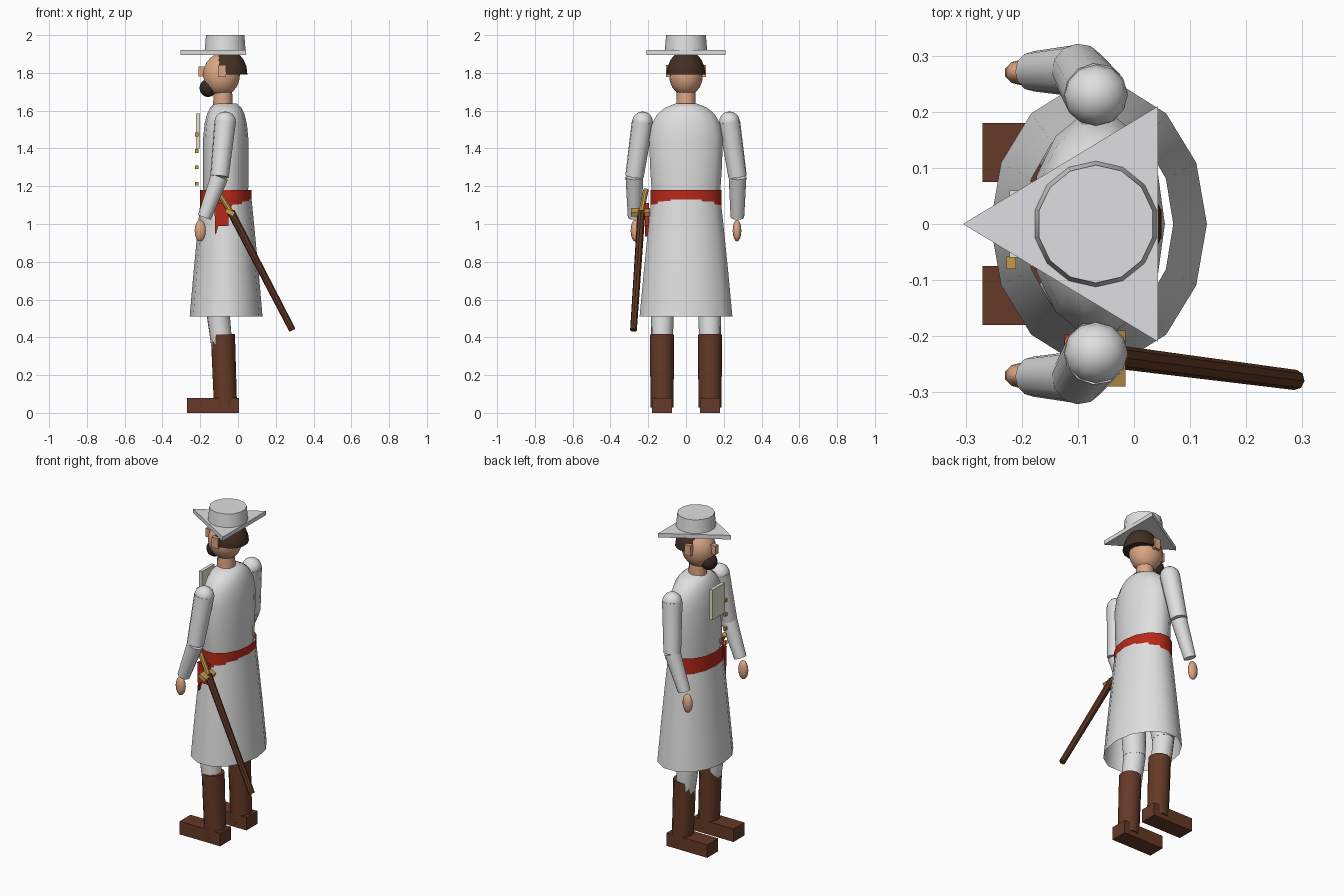
import bpy, bmesh, math
from mathutils import Vector, Matrix

if "Cube" in bpy.data.objects:
    bpy.data.objects.remove(bpy.data.objects["Cube"])


def material(name, r, g, b):
    m = bpy.data.materials.new(name)
    m.diffuse_color = (r, g, b, 1)
    m.use_nodes = True
    m.node_tree.nodes["Principled BSDF"].inputs["Base Color"].default_value = m.diffuse_color
    return m


COAT = material("coat grey white", 0.74, 0.74, 0.75)
SKIN = material("skin", 0.72, 0.38, 0.23)
HAIR = material("dark hair", 0.055, 0.028, 0.017)
BEARD = material("beard", 0.035, 0.022, 0.017)
BOOT = material("boot leather", 0.13, 0.042, 0.02)
SCAB = material("scabbard leather", 0.11, 0.036, 0.016)
RED = material("sash red", 0.48, 0.022, 0.01)
GOLD = material("brass", 0.56, 0.32, 0.07)
CREAM = material("cream", 0.78, 0.78, 0.62)


def finish(name, bm, mat, smooth=0):
    me = bpy.data.meshes.new(name)
    bmesh.ops.recalc_face_normals(bm, faces=bm.faces)
    bm.to_mesh(me)
    bm.free()
    me.materials.append(mat)
    ob = bpy.data.objects.new(name, me)
    bpy.context.collection.objects.link(ob)
    if smooth:
        bpy.ops.object.select_all(action='DESELECT')
        ob.select_set(True)
        bpy.context.view_layer.objects.active = ob
        bpy.ops.object.shade_smooth_by_angle(angle=math.radians(smooth))
    return ob


def loft(name, mat, rings, cx, caps, n=14, turn=0.0, smooth=40):
    """Stack of upright ellipses given as (z, rx, ry)."""
    bm = bmesh.new()
    rows = []
    for z, rx, ry in rings:
        angles = [2 * math.pi * (i + turn) / n for i in range(n)]
        rows.append([bm.verts.new((cx + rx * math.cos(a), ry * math.sin(a), z)) for a in angles])
    for a, b in zip(rows, rows[1:]):
        for i in range(n):
            j = (i + 1) % n
            bm.faces.new((a[i], a[j], b[j], b[i]))
    if caps:
        bm.faces.new(rows[0])
        bm.faces.new(rows[-1])
    return finish(name, bm, mat, smooth)


def limb(name, mat, p, q, r1, r2, n=12):
    """Tapered rod from p to q."""
    p, q = Vector(p), Vector(q)
    d = q - p
    m = Matrix.Translation((p + q) / 2) @ d.to_track_quat('Z', 'Y').to_matrix().to_4x4()
    bm = bmesh.new()
    bmesh.ops.create_cone(bm, cap_ends=True, segments=n, radius1=r1, radius2=r2,
                          depth=d.length, matrix=m)
    return finish(name, bm, mat, 40)


def ball(name, mat, c, r, n=14, rows=10, cut=None):
    """Ellipsoid, optionally cut flat below z = cut."""
    bm = bmesh.new()
    bmesh.ops.create_uvsphere(bm, u_segments=n, v_segments=rows, radius=1,
                              matrix=Matrix.Translation(c) @ Matrix.Diagonal((*r, 1)))
    if cut is not None:
        geom = bm.verts[:] + bm.edges[:] + bm.faces[:]
        bmesh.ops.bisect_plane(bm, geom=geom, plane_co=(0, 0, cut), plane_no=(0, 0, 1),
                               clear_inner=True)
        bmesh.ops.holes_fill(bm, edges=[e for e in bm.edges if e.is_boundary])
    return finish(name, bm, mat, 50)


def box(name, mat, lo, hi):
    lo, hi = Vector(lo), Vector(hi)
    bm = bmesh.new()
    bmesh.ops.create_cube(bm, size=1, matrix=Matrix.Translation((lo + hi) / 2)
                          @ Matrix.Diagonal((*(hi - lo), 1)))
    return finish(name, bm, mat)


def prism(name, mat, points, offset):
    bm = bmesh.new()
    f = bm.faces.new([bm.verts.new(p) for p in points])
    top = bmesh.ops.extrude_face_region(bm, geom=[f], use_keep_orig=True)["geom"]
    bmesh.ops.translate(bm, vec=offset, verts=[v for v in top if isinstance(v, bmesh.types.BMVert)])
    return finish(name, bm, mat)


# Coat, skirt and sash
CX = -0.065
loft("coat_torso", COAT, [(1.12, 0.115, 0.18), (1.2, 0.12, 0.188), (1.3, 0.12, 0.195),
                          (1.45, 0.12, 0.2), (1.53, 0.112, 0.185), (1.58, 0.1, 0.157),
                          (1.615, 0.083, 0.115), (1.637, 0.06, 0.06)], CX, True, smooth=60)
loft("coat_skirt", COAT, [(1.15, 0.133, 0.186), (0.98, 0.15, 0.205),
                          (0.75, 0.172, 0.229), (0.51, 0.193, 0.252)], CX + 0.002, False)
loft("sash", RED, [(1.08, 0.137, 0.193), (1.18, 0.137, 0.193)], CX, False)
prism("sash_tail", RED, [(-0.125, -0.217, 1.11), (-0.05, -0.217, 1.11), (-0.05, -0.217, 0.99),
                         (-0.105, -0.217, 0.99), (-0.12, -0.217, 0.935)], (0, 0.02, 0))

# Chest panel and buttons
box("chest_panel", CREAM, (-0.222, -0.06, 1.4), (-0.202, 0.06, 1.585))
for i in range(4):
    z = 1.213 + 0.087 * i
    box(f"button_{i + 1}", GOLD, (-0.227, -0.08, z - 0.01), (-0.21, -0.058, z + 0.01))

# Head
loft("neck", SKIN, [(1.6, 0.053, 0.053), (1.73, 0.048, 0.048)], -0.08, True, n=12)
ball("head", SKIN, (-0.087, 0, 1.79), (0.1, 0.09, 0.113))
ball("hair", HAIR, (-0.05, 0, 1.795), (0.102, 0.102, 0.125), cut=1.792)
ball("beard", BEARD, (-0.158, 0, 1.72), (0.046, 0.05, 0.048), n=12, rows=8)
box("nose", SKIN, (-0.21, -0.014, 1.78), (-0.175, 0.014, 1.833))

# Hat
prism("hat_brim", COAT, [(-0.305, 0, 1.895), (0.043, -0.21, 1.895), (0.043, 0.21, 1.895)],
      (0, 0, 0.025))
loft("hat_crown", COAT, [(1.9, 0.113, 0.114), (2.0, 0.104, 0.105)], -0.068, True, turn=0.5)

# Paired parts
for s, side in ((-1, "left"), (1, "right")):
    ys = sorted((s * 0.08, s * 0.106))
    box(f"{side}_ear", SKIN, (-0.105, ys[0], 1.778), (-0.063, ys[1], 1.842))

    # Arm
    shoulder, elbow = (-0.068, s * 0.23, 1.54), (-0.098, s * 0.273, 1.25)
    wrist = (-0.178, s * 0.272, 1.035)
    ball(f"{side}_shoulder", COAT, shoulder, (0.057, 0.055, 0.056), n=12, rows=8)
    limb(f"{side}_upper_arm", COAT, shoulder, elbow, 0.057, 0.049)
    limb(f"{side}_forearm", COAT, elbow, wrist, 0.047, 0.036)
    ball(f"{side}_hand", SKIN, (-0.2, s * 0.27, 0.965), (0.031, 0.023, 0.058), n=10, rows=8)

    # Leg and boot
    knee = (-0.108, s * 0.125, 0.55)
    limb(f"{side}_thigh", COAT, (-0.07, s * 0.1, 0.98), knee, 0.085, 0.064)
    limb(f"{side}_lower_leg", COAT, knee, (-0.085, s * 0.127, 0.35), 0.062, 0.056)
    limb(f"{side}_boot_shaft", BOOT, (-0.066, s * 0.127, 0.03), (-0.08, s * 0.127, 0.415),
         0.061, 0.064)
    ys = sorted((s * 0.075, s * 0.18))
    box(f"{side}_boot_foot", BOOT, (-0.27, ys[0], 0), (0.005, ys[1], 0.08))

# Sword
hilt, tip = Vector((-0.038, -0.236, 1.065)), Vector((0.288, -0.278, 0.438))
limb("scabbard", SCAB, hilt, tip, 0.021, 0.018, n=8)
limb("sword_grip", GOLD, hilt, (-0.112, -0.212, 1.18), 0.015, 0.015, n=8)
guard = box("sword_guard", GOLD, (-0.025, -0.05, -0.012), (0.025, 0.05, 0.012))
guard.matrix_world = Matrix.Translation((-0.043, -0.24, 1.062)) @ Matrix.Rotation(
    math.radians(27), 4, 'Y')
